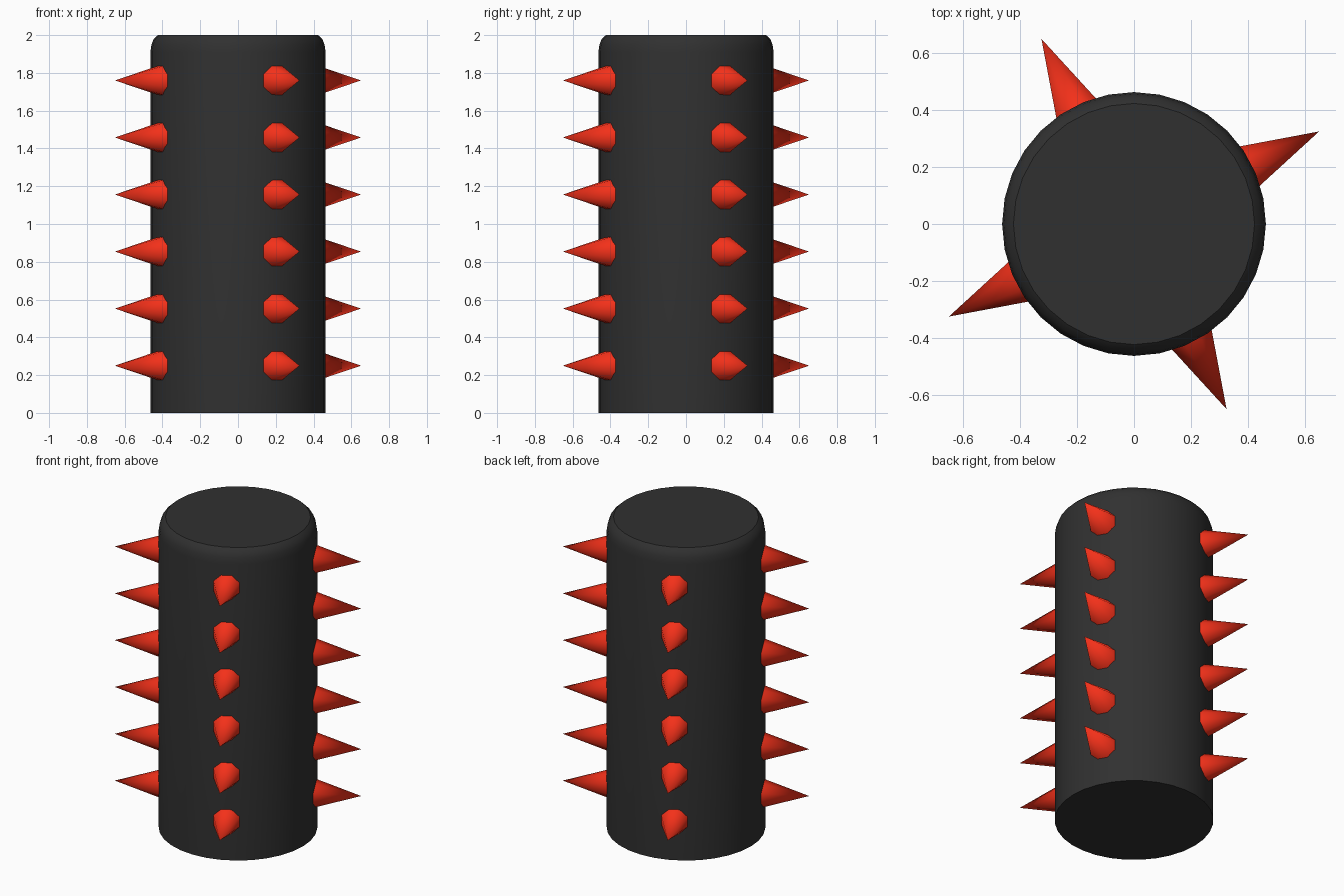
import bpy, bmesh, math
from mathutils import Matrix

if "Cube" in bpy.data.objects:
    bpy.data.objects.remove(bpy.data.objects["Cube"])


def material(name, color):
    m = bpy.data.materials.new(name)
    m.diffuse_color = color
    m.use_nodes = True
    m.node_tree.nodes["Principled BSDF"].inputs["Base Color"].default_value = m.diffuse_color
    return m


def make_object(name, bm, mat, angle):
    bmesh.ops.recalc_face_normals(bm, faces=bm.faces)
    me = bpy.data.meshes.new(name)
    bm.to_mesh(me)
    bm.free()
    ob = bpy.data.objects.new(name, me)
    bpy.context.collection.objects.link(ob)
    me.materials.append(mat)
    bpy.ops.object.select_all(action='DESELECT')
    ob.select_set(True)
    bpy.context.view_layer.objects.active = ob
    bpy.ops.object.shade_smooth_by_angle(angle=math.radians(angle))
    return ob


dark = material("dark_grey", (0.03, 0.03, 0.03, 1))
red = material("red", (0.9, 0.03, 0.01, 1))

# Post: cylinder with a softly rounded top rim and sharp bottom
SIDES, R = 32, 0.464
profile = [(R, 0), (R, 1.91), (0.458, 1.95), (0.446, 1.98), (0.424, 2.0)]
bm = bmesh.new()
rings = [[bm.verts.new((r * math.cos(a), r * math.sin(a), z))
          for a in (2 * math.pi * i / SIDES for i in range(SIDES))]
         for r, z in profile]
for lo, hi in zip(rings, rings[1:]):
    for i in range(SIDES):
        j = (i + 1) % SIDES
        bm.faces.new((lo[i], lo[j], hi[j], hi[i]))
bm.faces.new(rings[0][::-1])
bm.faces.new(rings[-1])
make_object("post", bm, dark, 40)

# Spikes: four columns of six radial eight-sided cones
TIP, BASE = 0.728, 0.40
LENGTH = TIP - BASE
RADIUS = LENGTH * 0.285 / math.cos(math.pi / 8)
for col in range(4):
    turn = Matrix.Rotation(math.atan2(0.325, 0.65) + col * math.pi / 2, 4, 'Z')
    bm = bmesh.new()
    for row in range(6):
        place = (turn @ Matrix.Translation((BASE + LENGTH / 2, 0, 0.25 + row * 0.302))
                 @ Matrix.Rotation(math.pi / 2, 4, 'Y')
                 @ Matrix.Rotation(math.pi / 8, 4, 'Z'))
        bmesh.ops.create_cone(bm, cap_ends=True, segments=8, radius1=RADIUS,
                              radius2=0, depth=LENGTH, matrix=place)
        bmesh.ops.remove_doubles(bm, verts=bm.verts, dist=1e-5)
    make_object(f"spike_column_{col + 1}", bm, red, 50)
